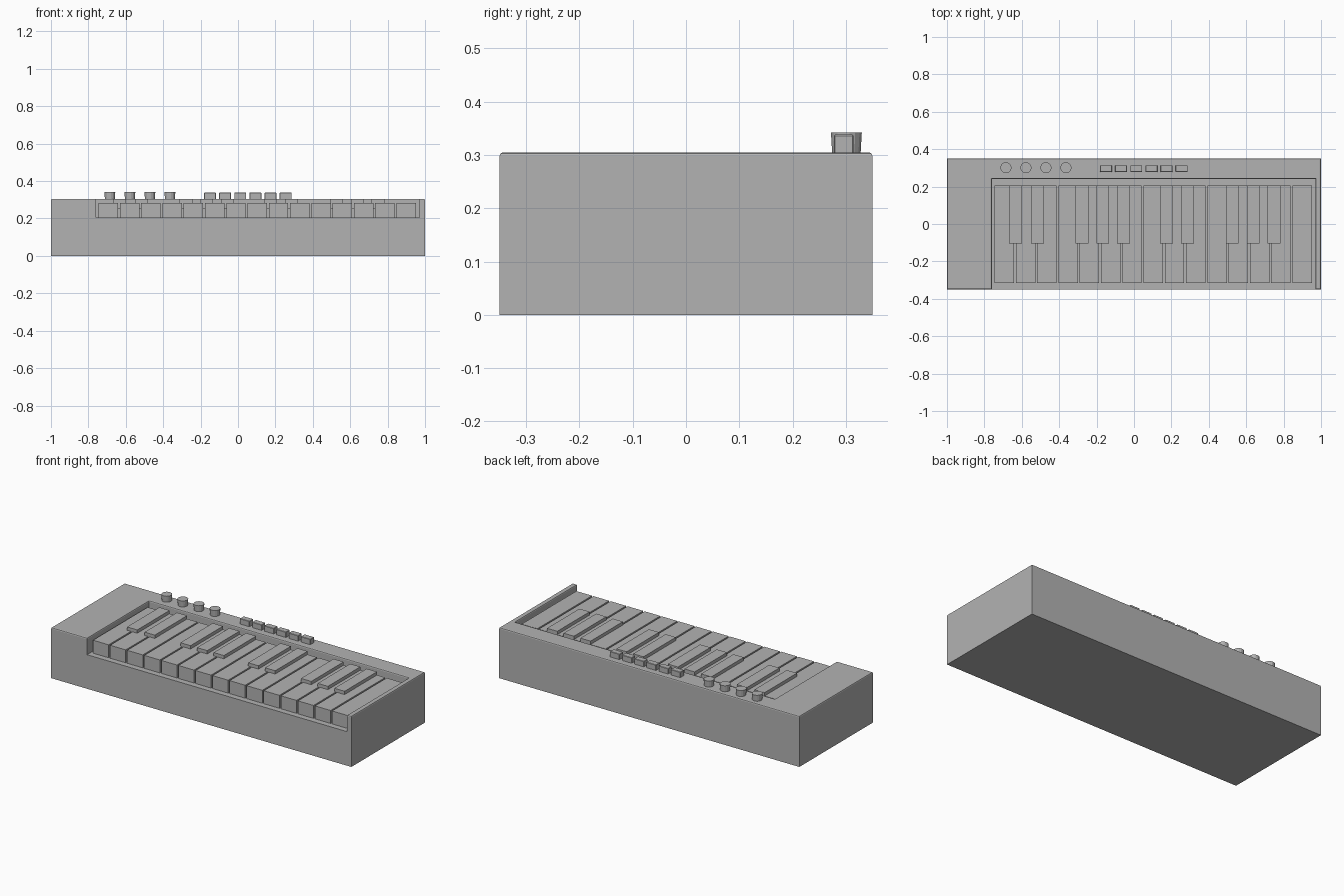
import bpy, bmesh
from math import pi
from mathutils import Matrix

old = bpy.data.objects.get("Cube")
if old:
    bpy.data.objects.remove(old, do_unlink=True)

# One plain grey for every part
GREY = (0.45, 0.45, 0.45, 1)
grey = bpy.data.materials.new("plain_grey")
grey.use_nodes = True
grey.diffuse_color = GREY
grey.node_tree.nodes["Principled BSDF"].inputs["Base Color"].default_value = GREY


def add_object(name, bm):
    mesh = bpy.data.meshes.new(name)
    bm.to_mesh(mesh)
    bm.free()
    mesh.materials.append(grey)
    obj = bpy.data.objects.new(name, mesh)
    bpy.context.collection.objects.link(obj)
    return obj


def box(name, x, y, z, bevel=0):
    """Box from (low, high) ranges, with optional small bevel."""
    bm = bmesh.new()
    spans = (x, y, z)
    size = Matrix.Diagonal([hi - lo for lo, hi in spans] + [1])
    place = Matrix.Translation([(lo + hi) / 2 for lo, hi in spans])
    bmesh.ops.create_cube(bm, size=1, matrix=place @ size)
    if bevel:
        bmesh.ops.bevel(bm, geom=bm.edges[:], offset=bevel, segments=1, affect='EDGES')
    return add_object(name, bm)


TOP, FLOOR = 0.305, 0.205

# Body with the key bed cut out of its front
body = box("body", (-1, 1), (-0.35, 0.35), (0, TOP))
cutter = box("key_bed_cutter", (-0.76, 0.97), (-0.5, 0.24), (FLOOR, 0.5))
cutter.hide_render = True
cut = body.modifiers.new("key_bed", 'BOOLEAN')
cut.operation = 'DIFFERENCE'
cut.solver = 'EXACT'
cut.object = cutter
bpy.context.view_layer.objects.active = body
bpy.ops.object.modifier_apply(modifier=cut.name)
bpy.data.objects.remove(cutter, do_unlink=True)

# Soften the upper rim of the body
bm = bmesh.new()
bm.from_mesh(body.data)
rim = [e for e in bm.edges
       if all(abs(v.co.z - TOP) < 0.001 for v in e.verts)
       and e.calc_face_angle(0) > 0.5]
bmesh.ops.bevel(bm, geom=rim, offset=0.007, segments=2, profile=0.5, affect='EDGES')
bm.to_mesh(body.data)
bm.free()

# Long keys
PITCH, WIDTH = 0.1137, 0.104
for i in range(15):
    x = -0.745 + i * PITCH
    box(f"long_key_{i + 1}", (x, x + WIDTH), (-0.315, 0.205), (FLOOR, 0.283))

# Short raised keys in groups of two and three
groups = [(-0.633, 2, 0.117), (-0.278, 3, 0.111), (0.174, 2, 0.112), (0.526, 3, 0.111)]
number = 0
for start, count, step in groups:
    for i in range(count):
        number += 1
        x = start + i * step
        box(f"short_key_{number}", (x - 0.034, x + 0.034), (-0.103, 0.205), (0.25, 0.303))

# Round knobs, slightly wider at the top
for i in range(4):
    bm = bmesh.new()
    place = Matrix.Translation((-0.685 + i * 0.107, 0.301, 0.321)) @ Matrix.Rotation(pi / 16, 4, 'Z')
    bmesh.ops.create_cone(bm, cap_ends=True, segments=16, radius1=0.027,
                          radius2=0.0295, depth=0.042, matrix=place)
    add_object(f"knob_{i + 1}", bm)

# Row of push buttons
for i in range(6):
    x = -0.15 + i * 0.081
    box(f"button_{i + 1}", (x - 0.032, x + 0.032), (0.278, 0.314), (0.29, 0.338), 0.002)
